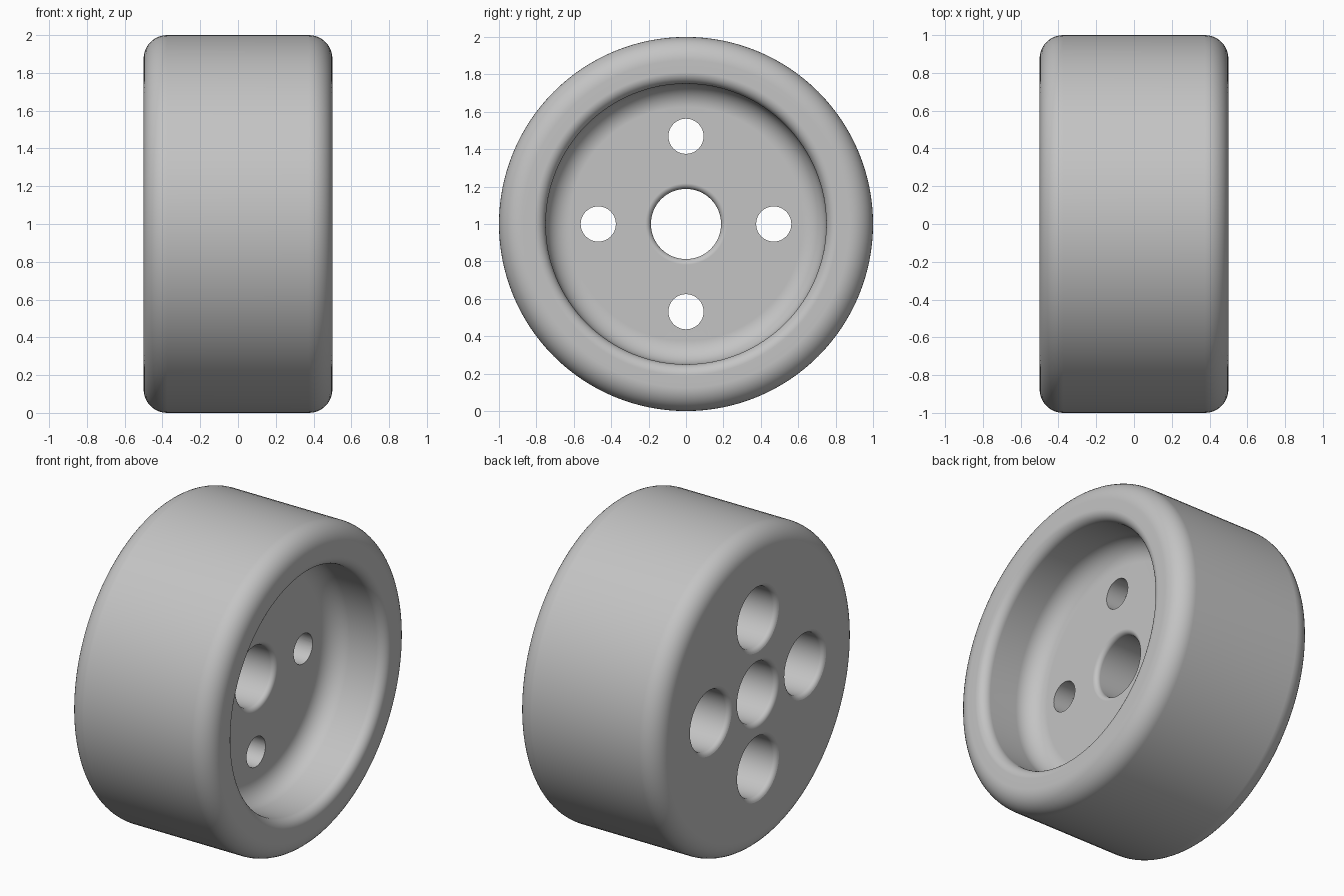
import bpy, bmesh
from math import cos, sin, pi, radians
from mathutils import Matrix, Vector

cube = bpy.data.objects.get("Cube")
if cube:
    bpy.data.objects.remove(cube, do_unlink=True)

HALF, RADIUS = 0.5, 1.0          # half width and outer radius
BORE, SMALL = 0.1875, 0.094      # large and small hole radii
RECESS, FLOOR = 0.75, 0.125      # recess radius and x of its floor
ROUND, LIP, EASE = 0.125, 0.06, 0.03   # fillet radii
BOLT_CIRCLE = 0.469

grey = bpy.data.materials.new("light_grey")
grey.use_nodes = True
colour = (0.55, 0.55, 0.55, 1)
grey.diffuse_color = colour
grey.node_tree.nodes["Principled BSDF"].inputs["Base Color"].default_value = colour


def arc(x, r, size, start, end, steps=10):
    """Fillet points (x, radius) between two angles in degrees."""
    angles = [radians(start + (end - start) * i / steps) for i in range(steps + 1)]
    return [(x + size * cos(a), r + size * sin(a)) for a in angles]


def lathe(bm, profile, closed, segments, centre):
    """Revolve a profile around an axis parallel to x."""
    verts = [bm.verts.new((x, 0, r)) for x, r in profile]
    pairs = list(zip(verts, verts[1:]))
    if closed:
        pairs.append((verts[-1], verts[0]))
    edges = [bm.edges.new(p) for p in pairs]
    before = set(bm.verts) - set(verts)
    bmesh.ops.spin(bm, geom=verts + edges, cent=(0, 0, 0), axis=(1, 0, 0),
                   angle=2 * pi, steps=segments, use_merge=False)
    made = [v for v in bm.verts if v not in before]
    bmesh.ops.translate(bm, verts=made, vec=centre)
    bmesh.ops.remove_doubles(bm, verts=made, dist=1e-5)


def finish(bm, name):
    bmesh.ops.recalc_face_normals(bm, faces=bm.faces[:])
    mesh = bpy.data.meshes.new(name)
    bm.to_mesh(mesh)
    bm.free()
    mesh.materials.append(grey)
    obj = bpy.data.objects.new(name, mesh)
    bpy.context.collection.objects.link(obj)
    return obj


# Wheel body: rounded tread, dished face and central bore in one profile
profile = (arc(EASE - HALF, BORE + EASE, EASE, -90, -180, 6)
           + arc(ROUND - HALF, RADIUS - ROUND, ROUND, 180, 90)
           + arc(HALF - ROUND, RADIUS - ROUND, ROUND, 90, 0)
           + arc(HALF - LIP, RECESS + LIP, LIP, 0, -90)
           + arc(FLOOR + ROUND, RECESS - ROUND, ROUND, 90, 180)
           + arc(FLOOR - EASE, BORE + EASE, EASE, 0, -90, 6))
bm = bmesh.new()
lathe(bm, profile, True, 128, Vector((0, 0, 1)))
wheel = finish(bm, "wheel")

# Four counterbored bolt holes with eased mouths
bolt = ([(-0.6, 0), (-0.6, BORE + EASE)]
        + arc(EASE - HALF - 0.001, BORE + EASE, EASE, 180, 270, 6)
        + [(0, BORE), (0, SMALL), (0.3, SMALL), (0.3, 0)])
bm = bmesh.new()
for i in range(4):
    offset = Matrix.Rotation(i * pi / 2, 3, 'X') @ Vector((0, 0, BOLT_CIRCLE))
    lathe(bm, bolt, False, 48, offset + Vector((0, 0, 1)))
cutter = finish(bm, "bolt_hole_cutter")
cutter.hide_render = True

cut = wheel.modifiers.new("bolt_holes", 'BOOLEAN')
cut.operation = 'DIFFERENCE'
cut.solver = 'EXACT'
cut.object = cutter

bpy.ops.object.select_all(action='DESELECT')
wheel.select_set(True)
bpy.context.view_layer.objects.active = wheel
bpy.ops.object.modifier_apply(modifier=cut.name)
bpy.data.objects.remove(cutter, do_unlink=True)

# Smooth fillets, crisp hole edges and flat faces
bpy.ops.object.shade_smooth_by_angle(angle=radians(35))
weighted = wheel.modifiers.new("weighted_normals", 'WEIGHTED_NORMAL')
weighted.keep_sharp = True
